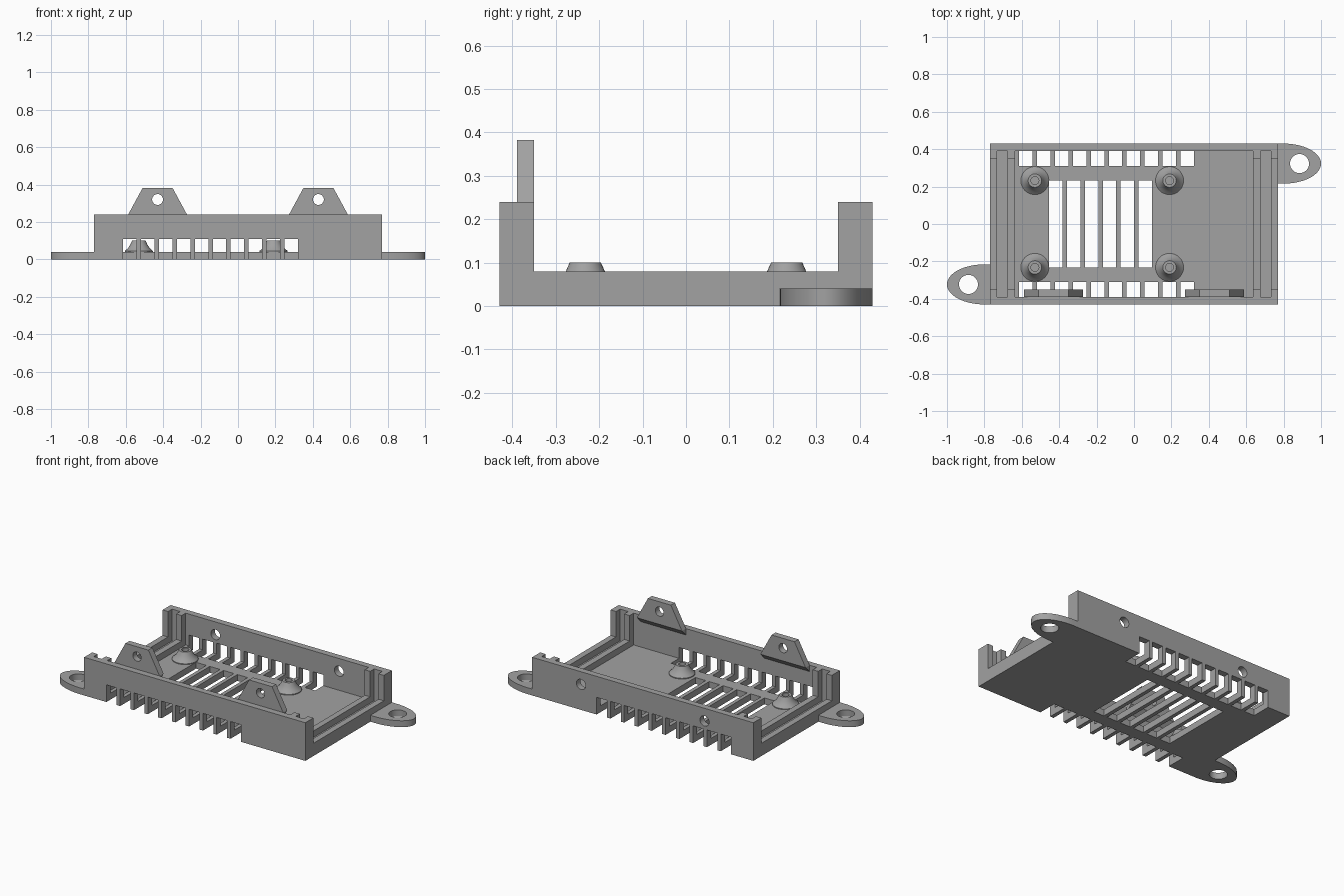
import bpy, bmesh
from math import sin, cos, pi, radians
from mathutils import Matrix, Vector

if "Cube" in bpy.data.objects:
    bpy.data.objects.remove(bpy.data.objects["Cube"], do_unlink=True)

grey = bpy.data.materials.new("mid grey plastic")
grey.use_nodes = True
COLOUR = (0.36, 0.36, 0.36, 1)
grey.diffuse_color = COLOUR
grey.node_tree.nodes["Principled BSDF"].inputs["Base Color"].default_value = COLOUR

LENGTH, WIDTH, HEIGHT = 0.77, 0.43, 0.24   # half length, half width, wall height
WALL = 0.04
PITCH, SLOT = 0.096, 0.072                 # vent spacing and vent width


def make_object(name, bm):
    bmesh.ops.recalc_face_normals(bm, faces=bm.faces)
    mesh = bpy.data.meshes.new(name)
    bm.to_mesh(mesh)
    bm.free()
    mesh.materials.append(grey)
    obj = bpy.data.objects.new(name, mesh)
    bpy.context.collection.objects.link(obj)
    return obj


def add_prism(bm, points, offset):
    """Extrude a planar outline along an offset."""
    face = bm.faces.new([bm.verts.new(p) for p in points])
    new = bmesh.ops.extrude_face_region(bm, geom=[face], use_keep_orig=True)["geom"]
    verts = [v for v in new if isinstance(v, bmesh.types.BMVert)]
    bmesh.ops.translate(bm, verts=verts, vec=Vector(offset))


def add_box(bm, x0, x1, y0, y1, z0, z1):
    outline = [(x0, y0, z0), (x1, y0, z0), (x1, y1, z0), (x0, y1, z0)]
    add_prism(bm, outline, (0, 0, z1 - z0))


def add_cylinder(bm, centre, radius, depth, along_y=False):
    turn = Matrix.Rotation(radians(90), 4, 'X') if along_y else Matrix()
    bmesh.ops.create_cone(bm, cap_ends=True, segments=32, radius1=radius, radius2=radius,
                          depth=depth, matrix=Matrix.Translation(centre) @ turn)


def activate(obj):
    bpy.ops.object.select_all(action='DESELECT')
    bpy.context.view_layer.objects.active = obj
    obj.select_set(True)


def cut(obj, cutter_bm):
    cutter = make_object("cutter", cutter_bm)
    cutter.hide_render = True
    mod = obj.modifiers.new("cut", 'BOOLEAN')
    mod.operation, mod.solver, mod.object = 'DIFFERENCE', 'EXACT', cutter
    activate(obj)
    bpy.ops.object.modifier_apply(modifier=mod.name)
    bpy.data.objects.remove(cutter, do_unlink=True)


def smooth(obj):
    activate(obj)
    bpy.ops.object.shade_smooth_by_angle(angle=radians(30))


def u_section(x, half_width, base, thickness):
    """Open-topped channel outline in the yz plane."""
    inner, top = half_width - thickness, base + thickness
    half = [(half_width, base), (half_width, HEIGHT), (inner, HEIGHT), (inner, top)]
    return [(x, y, z) for y, z in half] + [(x, -y, z) for y, z in reversed(half)]


# Tray: floor and two long walls
bm = bmesh.new()
add_prism(bm, u_section(-LENGTH, WIDTH, 0, WALL), (2 * LENGTH, 0, 0))
tray = make_object("tray", bm)

# Vents in the walls and floor, screw holes in the back wall
bm = bmesh.new()
for i in range(10):
    x = -0.615 + PITCH * i
    add_box(bm, x, x + SLOT, 0.31, 0.5, -0.1, 0.108)
    add_box(bm, x, x + SLOT, -0.5, -0.31, -0.1, 0.108)
for i in range(6):
    x = -0.455 + PITCH * i
    add_box(bm, x, x + SLOT, -0.232, 0.232, -0.1, 0.1)
for x in (-0.43, 0.43):
    add_cylinder(bm, (x, WIDTH, 0.16), 0.032, 0.2, along_y=True)
cut(tray, bm)
smooth(tray)

# Ribs that form the end panel grooves
for side, sign in (("left", 1), ("right", -1)):
    for name, outer in (("outer", LENGTH), ("inner", 0.675)):
        bm = bmesh.new()
        add_prism(bm, u_section(sign * outer, WIDTH - WALL, WALL, WALL),
                  (-sign * 0.038, 0, 0))
        make_object(f"{side}_{name}_groove_rib", bm)

# Lid tabs with a sloped support under each
for side, x in (("left", 0.43), ("right", -0.43)):
    bm = bmesh.new()
    outline = [(-0.157, HEIGHT), (0.157, HEIGHT), (0.08, 0.382), (-0.08, 0.382)]
    add_prism(bm, [(x + dx, -0.39, z) for dx, z in outline], (0, 0.04, 0))
    tab = make_object(f"{side}_lid_tab", bm)
    hole = bmesh.new()
    add_cylinder(hole, (x, -0.37, 0.32), 0.029, 0.2, along_y=True)
    cut(tab, hole)
    smooth(tab)
    bm = bmesh.new()
    wedge = [(-0.39, HEIGHT), (-0.35, HEIGHT), (-0.39, 0.2)]
    add_prism(bm, [(x - 0.157, y, z) for y, z in wedge], (0.314, 0, 0))
    make_object(f"{side}_tab_support", bm)

# Mounting ears at opposite corners
for side, sign in (("left", 1), ("right", -1)):
    bm = bmesh.new()
    arc = [(0.80 + 0.20 * cos(a), 0.323 + 0.107 * sin(a))
           for a in (pi * (i / 32 - 0.5) for i in range(33))]
    outline = [(LENGTH, 0.216)] + arc + [(LENGTH, WIDTH)]
    add_prism(bm, [(sign * x, sign * y, 0) for x, y in outline], (0, 0, WALL))
    ear = make_object(f"{side}_mounting_ear", bm)
    hole = bmesh.new()
    add_cylinder(hole, (sign * 0.885, sign * 0.323, 0), 0.051, 0.2)
    cut(ear, hole)
    smooth(ear)

# Circuit board standoffs: flared foot, short post and blind screw hole
PROFILE = [(0.075, 0.04), (0.075, 0.045), (0.058, 0.06), (0.045, 0.08),
           (0.036, 0.1), (0.021, 0.1), (0.021, 0.05), (0, 0.05)]
for row, y in (("back", 0.232), ("front", -0.232)):
    for side, x in (("left", 0.19), ("right", -0.53)):
        bm = bmesh.new()
        verts = [bm.verts.new((r, 0, z)) for r, z in PROFILE]
        edges = [bm.edges.new(pair) for pair in zip(verts, verts[1:])]
        bmesh.ops.spin(bm, geom=verts + edges, cent=(0, 0, 0), axis=(0, 0, 1),
                       angle=2 * pi, steps=32)
        bmesh.ops.remove_doubles(bm, verts=bm.verts, dist=0.0005)
        bmesh.ops.translate(bm, verts=bm.verts, vec=(x, y, 0))
        smooth(make_object(f"{row}_{side}_standoff", bm))
